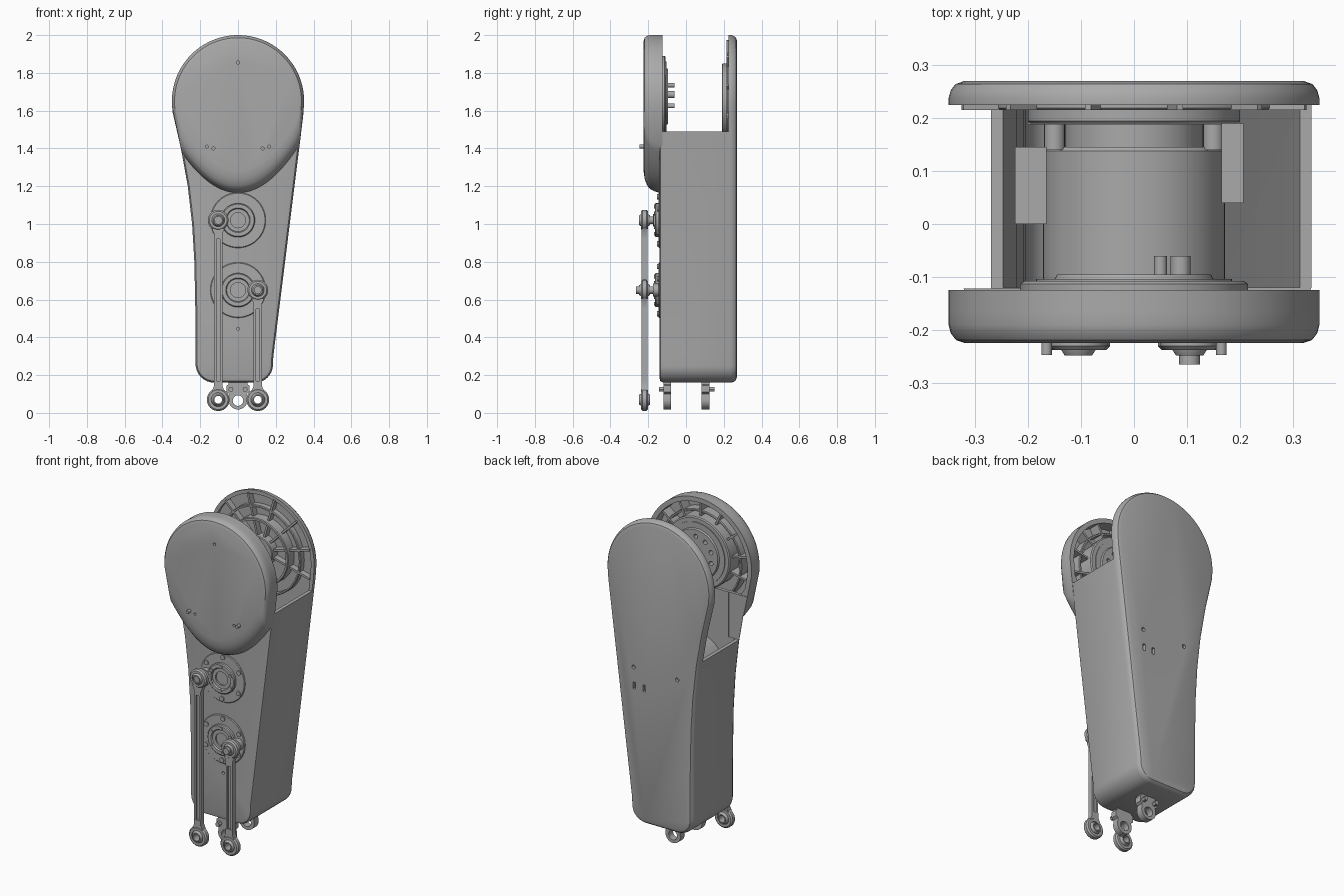
import bpy, bmesh, math
from mathutils import Vector

if "Cube" in bpy.data.objects:
    bpy.data.objects.remove(bpy.data.objects["Cube"])

grey = bpy.data.materials.new("machined_grey")
grey.use_nodes = True
grey.diffuse_color = (0.4, 0.4, 0.4, 1)
grey.node_tree.nodes["Principled BSDF"].inputs["Base Color"].default_value = (0.4, 0.4, 0.4, 1)


def finish(name, bm):
    bmesh.ops.recalc_face_normals(bm, faces=bm.faces)
    mesh = bpy.data.meshes.new(name)
    bm.to_mesh(mesh)
    bm.free()
    mesh.materials.append(grey)
    ob = bpy.data.objects.new(name, mesh)
    bpy.context.collection.objects.link(ob)
    return ob


def loft(name, layers):
    """Skin a list of equally long loops and cap both ends."""
    bm = bmesh.new()
    rings = [[bm.verts.new(p) for p in layer] for layer in layers]
    for a, b in zip(rings, rings[1:]):
        for i in range(len(a)):
            j = (i + 1) % len(a)
            bm.faces.new((a[i], a[j], b[j], b[i]))
    bm.faces.new(rings[0])
    bm.faces.new(rings[-1])
    return finish(name, bm)


def lathe(name, profile, x, z, n=40):
    """Turn a closed (radius, y) profile about an axis along y."""
    bm = bmesh.new()
    rings = []
    for i in range(n):
        a = 2 * math.pi * i / n
        rings.append([bm.verts.new((x + r * math.cos(a), y, z + r * math.sin(a))) for r, y in profile])
    for i in range(n):
        a, b = rings[i], rings[(i + 1) % n]
        for k in range(len(profile)):
            m = (k + 1) % len(profile)
            bm.faces.new((a[k], a[m], b[m], b[k]))
    bmesh.ops.remove_doubles(bm, verts=bm.verts, dist=1e-5)
    return finish(name, bm)


def disc(name, r, y0, y1, x, z, n=40):
    return loft(name, [[(x + r * math.cos(math.tau * i / n), y, z + r * math.sin(math.tau * i / n))
                        for i in range(n)] for y in (y0, y1)])


def tube(name, r0, r1, y0, y1, x, z, c=0.004):
    return lathe(name, [(r0, y0), (r1 - c, y0), (r1, y0 + c), (r1, y1 - c), (r1 - c, y1), (r0, y1)], x, z)


def box(name, x0, x1, y0, y1, z0, z1):
    return loft(name, [[(x0, y0, z), (x1, y0, z), (x1, y1, z), (x0, y1, z)] for z in (z0, z1)])


def cut(target, cutters):
    for cutter in cutters:
        mod = target.modifiers.new("cut", "BOOLEAN")
        mod.operation = "DIFFERENCE"
        mod.solver = "EXACT"
        mod.object = cutter
        bpy.context.view_layer.objects.active = target
        bpy.ops.object.modifier_apply(modifier=mod.name)
        bpy.data.objects.remove(cutter)


def plane(pts, y):
    return [(px, y, pz) for px, pz in pts]


def inset(pts, d):
    """Move an anticlockwise outline inward by d."""
    out = []
    for i, p in enumerate(pts):
        t = (Vector(pts[(i + 1) % len(pts)]) - Vector(pts[i - 1])).normalized()
        out.append((p[0] - t.y * d, p[1] + t.x * d))
    return out


# Outline of the leg, anticlockwise seen from the front
HEAD_Z, HEAD_R = 1.65, 0.35
RIGHT = [(0.187, 0.3), (0.345, 1.57)]
LEFT = [(-0.346, 1.59), (-0.302, 1.4), (-0.266, 1.2), (-0.243, 1.0), (-0.231, 0.8), (-0.226, 0.55), (-0.225, 0.28)]


def arc(cx, cz, r, a0, a1, n):
    return [(cx + r * math.cos(math.radians(a0 + (a1 - a0) * i / n)),
             cz + r * math.sin(math.radians(a0 + (a1 - a0) * i / n))) for i in range(n + 1)]


crown = arc(0, HEAD_Z, HEAD_R, -7, 185, 48)
outline = (arc(-0.125, 0.26, 0.1, 180, 270, 8) + arc(0.09, 0.255, 0.095, -90, -5, 8)
           + RIGHT + crown + LEFT)


def side_x(z, pts):
    for (xa, za), (xb, zb) in zip(pts, pts[1:]):
        if min(za, zb) <= z <= max(za, zb):
            return xa + (xb - xa) * (z - za) / (zb - za)
    return pts[0][0]


def head_outline(low):
    """Head outline closed at the bottom by a bowl-shaped curve."""
    curve = lambda x: low + 2.4 * x * x
    xr, xl = 0.3, -0.3
    for _ in range(12):
        xr, xl = side_x(curve(xr), RIGHT), side_x(curve(xl), LEFT)
    lower = [(xl + (xr - xl) * i / 24, curve(xl + (xr - xl) * i / 24)) for i in range(25)]
    return lower + crown


# Hollow leg shell with a fork at the top
body = loft("leg_shell", [plane(inset(outline, d), y) for d, y in
            ((0.022, -0.14), (0.008, -0.136), (0, -0.12), (0, 0.238), (0.004, 0.252), (0.013, 0.264), (0.03, 0.27))])
cut(body, [
    loft("cavity", [plane(inset(outline, 0.022), y) for y in (-0.12, 0.25)]),
    box("fork_gap", -1, 1, -0.4, 0.225, 1.49, 2.2),
    box("side_gap", -1, -0.2, -0.122, 0.225, 1.22, 1.6),
])
cut(body, [disc("hole", 0.012, 0.24, 0.3, x, 1.09, 12) for x in (-0.13, 0.16)]
    + [box("slot", x - 0.009, x + 0.009, 0.24, 0.3, 0.96, 1.0) for x in (0.09, 0.155)]
    + [disc("hole", 0.008, -0.2, -0.1, 0, 0.445, 12)])

# Bulging front head cover, dished behind
head = loft("front_head_cover", [plane(inset(head_outline(low), d), y) for low, d, y in
            ((1.25, 0.032, -0.225), (1.225, 0.014, -0.219), (1.2, 0.004, -0.206), (1.185, 0, -0.19),
             (1.172, 0, -0.165), (1.165, 0, -0.14), (1.165, 0, -0.125))])
cut(head, [loft("dish", [plane(inset(head_outline(1.26), 0.028), y) for y in (-0.2, -0.1)])]
    + [disc("hole", 0.008, -0.3, -0.15, x, z, 12) for x, z in ((0, 1.855), (-0.13, 1.4), (0.13, 1.4))])
for s in (-1, 1):
    disc("head_pin", 0.01, -0.247, -0.2, s * 0.165, 1.41, 16)


def ribs(name, r0, r1, y0, y1, cz, count):
    for k in range(count):
        a = math.tau * (k + 0.5) / count
        ux, uz = math.cos(a), math.sin(a)
        if cz + uz * r1 < 1.46:
            continue
        w = 0.006
        pts = [(ux * r + uz * w * s, cz + uz * r - ux * w * s)
               for r, s in ((r0, 1), (r1, 1), (r1, -1), (r0, -1))]
        loft(name, [plane(pts, y) for y in (y0, y1)])


# Ribs and hubs inside both fork plates
ribs("front_rib", 0.17, 0.335, -0.205, -0.135, HEAD_Z, 14)
tube("front_rib_ring", 0.26, 0.272, -0.205, -0.14, 0, HEAD_Z)
ribs("back_rib", 0.07, 0.335, 0.215, 0.255, HEAD_Z, 12)
tube("back_outer_ring", 0.255, 0.267, 0.215, 0.255, 0, HEAD_Z)
tube("back_middle_ring", 0.185, 0.2, 0.19, 0.255, 0, HEAD_Z)
tube("back_hub", 0.05, 0.09, 0.195, 0.255, 0, HEAD_Z)
hub = lathe("front_hub", [(0, -0.205), (0.215, -0.205), (0.215, -0.113), (0.208, -0.108), (0.185, -0.108),
                          (0.185, -0.104), (0.15, -0.104), (0.145, -0.095), (0, -0.095)], 0, 1.675, 56)
cut(hub, [disc("hub_bore", 0.045, -0.15, 0, 0, 1.675)]
    + [disc("hole", 0.013, -0.14, 0, 0.105 * math.cos(k * math.pi / 5 + 0.3),
            1.675 + 0.105 * math.sin(k * math.pi / 5 + 0.3), 14) for k in range(10)])
for x, z, r in ((0.05, 1.735, 0.012), (0.088, 1.685, 0.019), (0.05, 1.625, 0.012)):
    disc("hub_peg", r, -0.11, -0.06, x, z, 20)

# Drive units with cranks, each working one push rod
for z, s in ((1.02, -1), (0.65, 1)):
    px = s * 0.105
    lathe("motor", [(0, -0.13), (0.172, -0.13), (0.172, 0.138), (0.165, 0.145),
                    (0.13, 0.145), (0.13, 0.19), (0, 0.19)], 0, z, 56)
    tube("drive_flange", 0.09, 0.147, -0.146, -0.13, 0, z)
    lathe("drive_output", [(0.04, -0.13), (0.09, -0.13), (0.09, -0.16), (0.085, -0.165),
                           (0.065, -0.165), (0.06, -0.157), (0.04, -0.157)], 0, z)
    disc("drive_core", 0.041, -0.148, -0.13, 0, z)
    for k in range(6):
        a = math.tau * k / 6 + 0.5
        disc("flange_bolt", 0.014, -0.153, -0.14, 0.125 * math.cos(a), z + 0.125 * math.sin(a), 12)
        disc("output_bolt", 0.01, -0.169, -0.155, 0.072 * math.cos(a), z + 0.072 * math.sin(a), 12)
    for t in (-1, 1):
        disc("motor_boss", 0.02, 0.14, 0.19, t * 0.15, z + 0.09, 16)
    # Crank lug and pin
    box("crank_arm", min(s * 0.06, px), max(s * 0.06, px), -0.172, -0.146, z - 0.03, z + 0.03)
    disc("crank_lug", 0.034, -0.175, -0.146, px, z)
    disc("crank_pin", 0.02, -0.265 if s > 0 else -0.24, -0.16, px, z, 20)
    # Rod eyes with ball bearings
    for ez, r, hole in ((z, 0.055, 0.034), (0.07, 0.06, 0.037)):
        tube("rod_eye", hole, r, -0.238, -0.202, px, ez, 0.008)
        lathe("rod_ball", [(0.02, -0.248), (0.026, -0.248), (0.037, -0.23), (0.037, -0.21),
                           (0.026, -0.19), (0.02, -0.19)], px, ez)
    for e, d in ((z, -1), (0.07, 1)):
        loft("rod_neck", [[(px + w * a, -0.22 + 0.016 * b, e + d * h) for a, b in
                           ((-1, -1), (1, -1), (1, 1), (-1, 1))]
                          for w, h in ((0.034, 0.044), (0.022, 0.072), (0.022, 0.1))])
    # Twin-rail rod
    box("rod_web", px - 0.016, px + 0.016, -0.224, -0.216, 0.14, z - 0.07)
    for t in (-1, 1):
        box("rod_rail", px + t * 0.016 - 0.006, px + t * 0.016 + 0.006, -0.235, -0.205, 0.14, z - 0.07)

# Brackets inside the shell beside the motors
box("inner_bracket_right", 0.165, 0.207, 0.04, 0.19, 0.9, 1.17)
box("inner_bracket_left", -0.225, -0.165, 0.0, 0.145, 0.95, 1.15)
box("cross_plate", -0.2, 0.2, 0.188, 0.252, 0.7, 1.16)

# Ankle lugs under the shell
for y0, y1 in ((-0.118, -0.08), (0.083, 0.125)):
    shape = [(0.05, 0.18), (-0.05, 0.18), (-0.05, 0.15), (-0.06, 0.145), (-0.06, 0.11), (-0.046, 0.1)]
    shape += arc(0, 0.068, 0.05, 180, 360, 18) + [(0.046, 0.1), (0.06, 0.11), (0.06, 0.145), (0.05, 0.15)]
    lug = loft("ankle_lug", [plane(shape, y) for y in (y0, y1)])
    cut(lug, [disc("hole", 0.028, y0 - 0.1, y1 + 0.1, 0, 0.065, 24)])
    for s in (-1, 1):
        disc("ankle_bolt", 0.014, *((y0 - 0.025, y1) if y0 < 0 else (y0, y1 + 0.025)), s * 0.038, 0.125, 6)

# Smooth curved surfaces, keep edges sharp
bpy.ops.object.select_all(action="DESELECT")
for ob in bpy.context.collection.objects:
    if ob.type == "MESH" and grey.name in ob.data.materials:
        ob.select_set(True)
        bpy.context.view_layer.objects.active = ob
bpy.ops.object.shade_smooth_by_angle(angle=math.radians(32))
